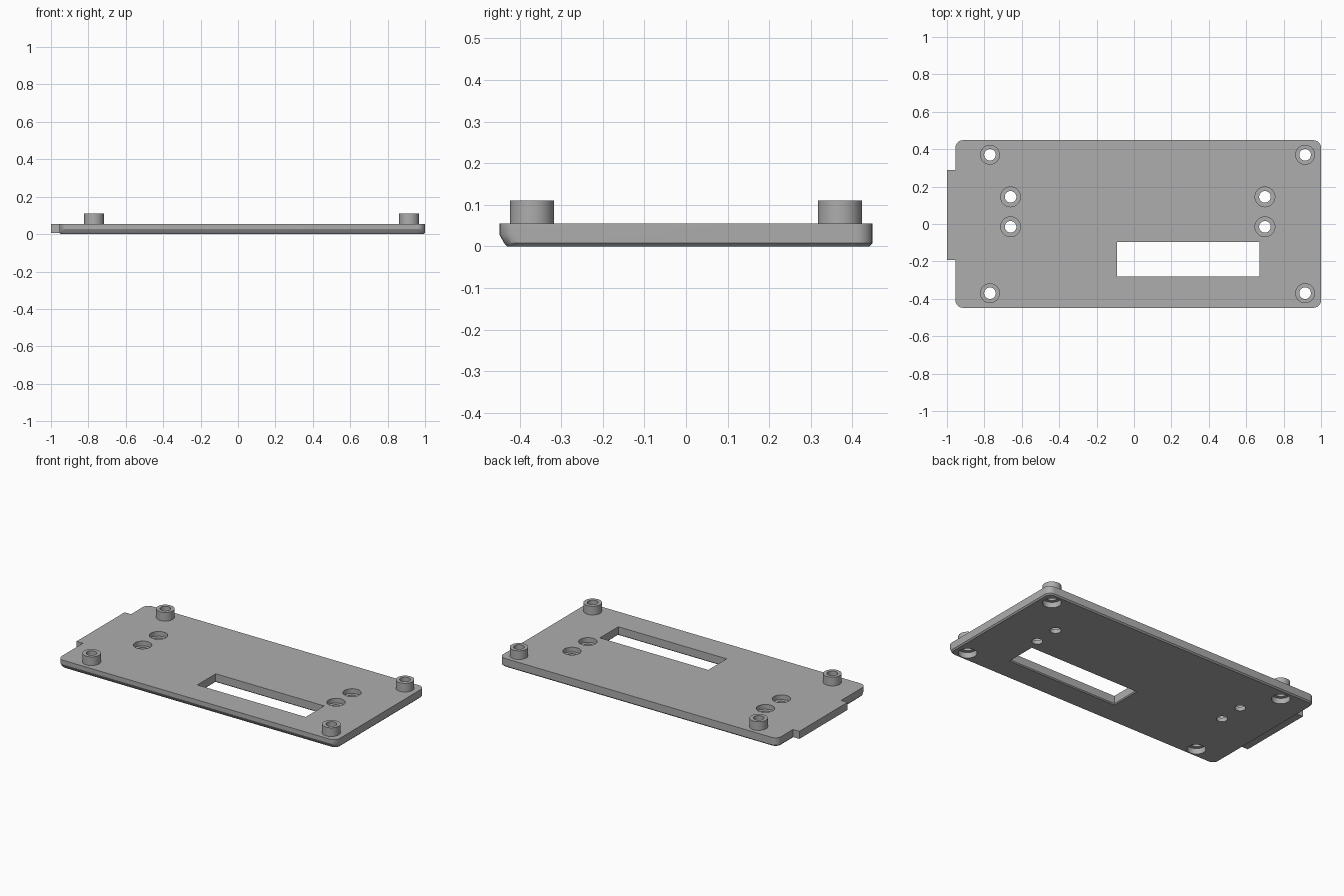
import bpy, bmesh, math

cube = bpy.data.objects.get("Cube")
if cube:
    bpy.data.objects.remove(cube, do_unlink=True)

TOP = 0.055        # plate thickness
PEG = 0.11         # standoff top
R_OUT, R_HOLE = 0.053, 0.031
SEGS = 48

grey = bpy.data.materials.new("plain grey")
grey.use_nodes = True
colour = (0.42, 0.42, 0.42, 1)
grey.diffuse_color = colour
grey.node_tree.nodes["Principled BSDF"].inputs["Base Color"].default_value = colour


def rounded_rect(x0, x1, y0, y1, r, steps=6):
    """Counter-clockwise outline with rounded corners (square if r is 0)."""
    if r == 0:
        return [(x0, y0), (x1, y0), (x1, y1), (x0, y1)]
    pts = []
    corners = [(x1 - r, y1 - r), (x0 + r, y1 - r), (x0 + r, y0 + r), (x1 - r, y0 + r)]
    for q, (cx, cy) in enumerate(corners):
        for i in range(steps + 1):
            a = math.pi / 2 * (q + i / steps)
            pts.append((cx + r * math.cos(a), cy + r * math.sin(a)))
    return pts


def circle(x, y, r):
    return [(x + r * math.cos(2 * math.pi * i / SEGS),
             y + r * math.sin(2 * math.pi * i / SEGS)) for i in range(SEGS)]


def loft(name, layers, closed_ring=False):
    """Skin outlines given as (outline, z); cap the ends or join last to first."""
    bm = bmesh.new()
    rings = [[bm.verts.new((x, y, z)) for x, y in pts] for pts, z in layers]
    pairs = list(zip(rings, rings[1:]))
    if closed_ring:
        pairs.append((rings[-1], rings[0]))
    else:
        bm.faces.new(rings[0])
        bm.faces.new(rings[-1])
    for a, b in pairs:
        for i in range(len(a)):
            j = (i + 1) % len(a)
            bm.faces.new((a[i], a[j], b[j], b[i]))
    bmesh.ops.recalc_face_normals(bm, faces=bm.faces)
    mesh = bpy.data.meshes.new(name)
    bm.to_mesh(mesh)
    bm.free()
    mesh.materials.append(grey)
    ob = bpy.data.objects.new(name, mesh)
    bpy.context.collection.objects.link(ob)
    return ob


def activate(ob):
    bpy.ops.object.select_all(action='DESELECT')
    ob.select_set(True)
    bpy.context.view_layer.objects.active = ob


def cut(target, cutter):
    mod = target.modifiers.new("cut", 'BOOLEAN')
    mod.operation = 'DIFFERENCE'
    mod.solver = 'EXACT'
    mod.object = cutter
    cutter.hide_render = True
    activate(target)
    bpy.ops.object.modifier_apply(modifier=mod.name)
    bpy.data.objects.remove(cutter, do_unlink=True)


# Base plate: small bevel under all edges, a taller one along the front
plate = loft("base_plate", [
    (rounded_rect(-0.948, 0.992, -0.43, 0.44, 0.035), 0),
    (rounded_rect(-0.955, 1.0, -0.437, 0.448, 0.04), 0.008),
    (rounded_rect(-0.955, 1.0, -0.448, 0.448, 0.04), 0.028),
    (rounded_rect(-0.955, 1.0, -0.448, 0.448, 0.04), TOP),
])

# Rectangular window, slightly flared underneath
def slot(grow):
    return rounded_rect(-0.09 - grow, 0.672 + grow, -0.28 - grow, -0.095 + grow, 0)

cut(plate, loft("slot_cutter", [(slot(0.014), -0.008), (slot(0), 0.006), (slot(0), 0.1)]))

# Screw holes: recessed from below under the standoffs, from above elsewhere
standoffs = [(x, y) for x in (-0.77, 0.915) for y in (-0.37, 0.37)]
recesses = [(x, y) for x in (-0.66, 0.70) for y in (-0.015, 0.145)]
for x, y in standoffs:
    wide, narrow = circle(x, y, R_OUT), circle(x, y, R_HOLE)
    cut(plate, loft("hole_cutter", [(wide, -0.02), (wide, 0.035), (narrow, 0.035), (narrow, 0.1)]))
for x, y in recesses:
    wide, narrow = circle(x, y, R_OUT), circle(x, y, R_HOLE)
    cut(plate, loft("hole_cutter", [(narrow, -0.02), (narrow, 0.025), (wide, 0.025), (wide, 0.1)]))

parts = [plate]

# Tubular standoffs at the corners
for n, (x, y) in enumerate(standoffs, 1):
    wide, narrow = circle(x, y, R_OUT), circle(x, y, R_HOLE)
    parts.append(loft(f"standoff_{n}",
                      [(wide, TOP), (wide, PEG), (narrow, PEG), (narrow, TOP)], True))

# Locating tab on the right end
tab = rounded_rect(-1.0, -0.955, -0.193, 0.29, 0)
parts.append(loft("end_tab", [(tab, 0.007), (tab, TOP)]))

for ob in parts:
    activate(ob)
    bpy.ops.object.shade_smooth_by_angle(angle=math.radians(25))
